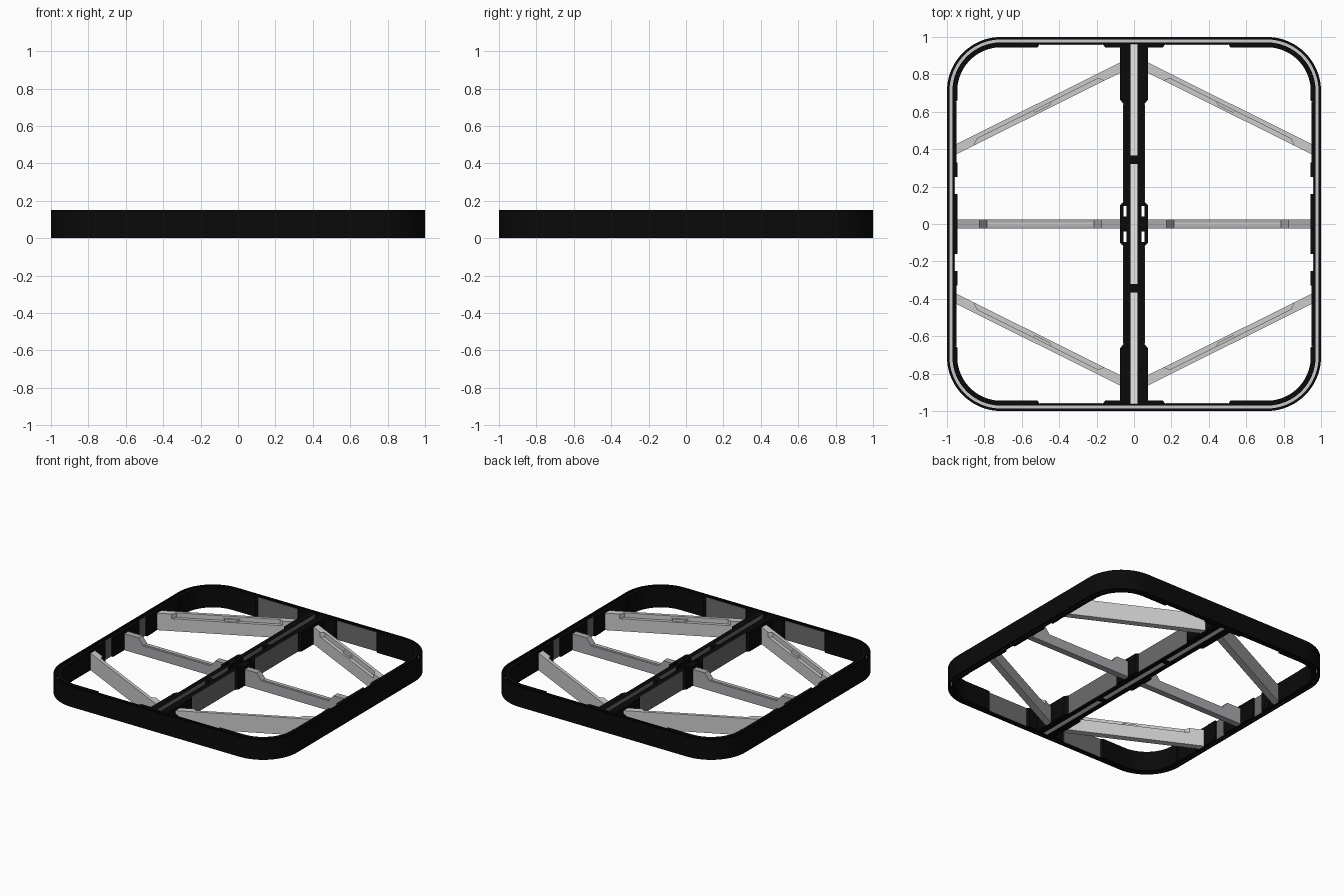
import bpy, bmesh, math
from mathutils import Vector

if "Cube" in bpy.data.objects:
    bpy.data.objects.remove(bpy.data.objects["Cube"])

def mat(name, v, b=None):
    m = bpy.data.materials.new(name)
    m.diffuse_color = (v, v, b or v, 1)
    m.use_nodes = True
    m.node_tree.nodes["Principled BSDF"].inputs["Base Color"].default_value = m.diffuse_color
    return m

BLACK = mat("black", 0.003)
DARK = mat("dark_gray", 0.15)
MID = mat("mid_gray", 0.40, 0.42)
LIGHT = mat("light_gray", 0.60)
WHITE = mat("off_white", 0.85)
H = 0.15

def finish(name, bm, m, smooth=False):
    bmesh.ops.recalc_face_normals(bm, faces=bm.faces)
    me = bpy.data.meshes.new(name)
    bm.to_mesh(me)
    bm.free()
    ob = bpy.data.objects.new(name, me)
    bpy.context.collection.objects.link(ob)
    me.materials.append(m)
    if smooth:
        bpy.ops.object.select_all(action='DESELECT')
        ob.select_set(True)
        bpy.context.view_layer.objects.active = ob
        bpy.ops.object.shade_smooth_by_angle(angle=math.radians(30))
    return ob

def prism(name, pts, z0, z1, m, sxs=(1, -1), sys=(1, -1), smooth=False):
    """Extruded plan outline, repeated by mirroring in x and y."""
    bm = bmesh.new()
    for sx in sxs:
        for sy in sys:
            f = bm.faces.new([bm.verts.new((x * sx, y * sy, z0)) for x, y in pts])
            r = bmesh.ops.extrude_face_region(bm, geom=[f])
            for v in r["geom"]:
                if isinstance(v, bmesh.types.BMVert):
                    v.co.z = z1
    return finish(name, bm, m, smooth)

def rect(x0, x1, y0, y1):
    return [(x0, y0), (x1, y0), (x1, y1), (x0, y1)]

def corner(d, n=20):
    """Quarter arc of the rounded square, inset by d."""
    return [(0.71 + (0.29 - d) * math.cos(a), 0.71 + (0.29 - d) * math.sin(a))
            for a in (math.pi / 2 * i / n for i in range(n + 1))]

def rounded(d):
    c = corner(d)
    return (c + [(-x, y) for x, y in reversed(c)] + [(-x, -y) for x, y in c]
            + [(x, -y) for x, y in reversed(c)])

def ring(name, d0, d1, z0, z1, m):
    bm = bmesh.new()
    loops = [[bm.verts.new((x, y, z)) for x, y in rounded(d)]
             for d, z in ((d0, z0), (d0, z1), (d1, z1), (d1, z0))]
    n = len(loops[0])
    for k in range(4):
        a, b = loops[k], loops[(k + 1) % 4]
        for i in range(n):
            j = (i + 1) % n
            bm.faces.new((a[i], a[j], b[j], b[i]))
    return finish(name, bm, m, True)

# Outer rim: two thin shells with a light strip between
ring("outer_rim", 0.0, 0.013, 0, H, BLACK)
ring("inner_rim", 0.029, 0.038, 0, H, BLACK)
ring("rim_strip", 0.013, 0.029, 0.06, 0.075, LIGHT)

# Thickened corners and rim pads
prism("rim_corner", [(0.967, 0.65)] + corner(0.033) + [(0.5, 0.967), (0.515, 0.945)]
      + corner(0.055)[::-1] + [(0.945, 0.66)], 0, H, BLACK, smooth=True)
prism("rim_end_pad", [(0.05, 0.966), (0.17, 0.966), (0.155, 0.945), (0.05, 0.945)], 0, H, BLACK)
prism("rim_side_pad", [(0.965, 0.33), (0.945, 0.33), (0.945, 0.25), (0.965, 0.25)], 0, H, BLACK)
prism("rim_middle_pad", rect(0.945, 0.965, -0.16, 0.16), 0, H, BLACK, sys=(1,))
prism("rim_side_wall", rect(0.948, 0.964, 0.33, 0.655), 0, H, BLACK)

# Gray panels in the rim recesses
prism("rim_end_panel", rect(0.168, 0.502, 0.958, 0.963), 0.002, H - 0.002, DARK)
prism("rim_side_panel", rect(0.958, 0.963, 0.16, 0.25), 0.002, H - 0.002, DARK)

# Twin centre beam with slots, hub, end pads and bridges
prism("beam_centre", rect(0.02, 0.055, -0.04, 0.04), 0, H, BLACK, sys=(1,))
prism("beam_slot_wall", rect(0.02, 0.04, 0.04, 0.095), 0, H, BLACK)
prism("beam_arm", rect(0.02, 0.055, 0.095, 0.964), 0, H, BLACK)
prism("beam_hub", [(0.055, -0.12), (0.075, -0.10), (0.075, 0.10), (0.055, 0.12)],
      0, H, BLACK, sys=(1,))
prism("beam_end_pad", [(0.055, 0.64), (0.075, 0.665), (0.075, 0.964), (0.055, 0.964)], 0, H, BLACK)
prism("beam_side_panel", rect(0.054, 0.058, 0.12, 0.64), 0.002, H - 0.002, DARK)
prism("beam_slot_panel", rect(0.0195, 0.0215, 0.095, 0.96), 0.012, H - 0.002, DARK)
prism("beam_bridge", rect(-0.021, 0.021, 0.322, 0.365), 0, H, BLACK, sxs=(1,))
prism("beam_slot_floor", rect(-0.02, 0.02, -0.96, 0.96), 0.004, 0.01, WHITE, sxs=(1,), sys=(1,))

# Middle struts: side profile with raised ends, extruded across y
def middle_strut(name, pts, hw, m):
    bm = bmesh.new()
    for sx in (1, -1):
        f = bm.faces.new([bm.verts.new((x * sx, -hw, z)) for x, z in pts])
        r = bmesh.ops.extrude_face_region(bm, geom=[f])
        for v in r["geom"]:
            if isinstance(v, bmesh.types.BMVert):
                v.co.y = hw
    return finish(name, bm, m)

middle_strut("middle_strut", [(0.07, 0), (0.95, 0), (0.95, 0.125), (0.825, 0.125),
             (0.785, 0.075), (0.215, 0.075), (0.175, 0.125), (0.07, 0.125)], 0.024, MID)
prism("middle_strut_inlay", rect(0.22, 0.78, -0.008, 0.008), 0.074, 0.078, LIGHT, sys=(1,))

# Diagonal struts: full-height outer half, stepped-down inner half
def on_strut(x, drop):
    return (x, 0.9 - 0.497 * x - drop)

prism("diagonal_strut_base", [on_strut(0.072, 0), on_strut(0.95, 0),
      on_strut(0.95, 0.055), on_strut(0.072, 0.055)], 0, 0.095, LIGHT)
prism("diagonal_strut_top", [on_strut(0.072, 0), on_strut(0.95, 0), on_strut(0.95, 0.055),
      on_strut(0.855, 0.055), on_strut(0.84, 0.027), on_strut(0.19, 0.027),
      on_strut(0.16, 0.055), on_strut(0.072, 0.055)], 0.095, 0.13, LIGHT)
prism("diagonal_strut_tab", [on_strut(0.44, 0.027), on_strut(0.54, 0.027),
      on_strut(0.53, 0.042), on_strut(0.45, 0.042)], 0.095, 0.112, LIGHT)
